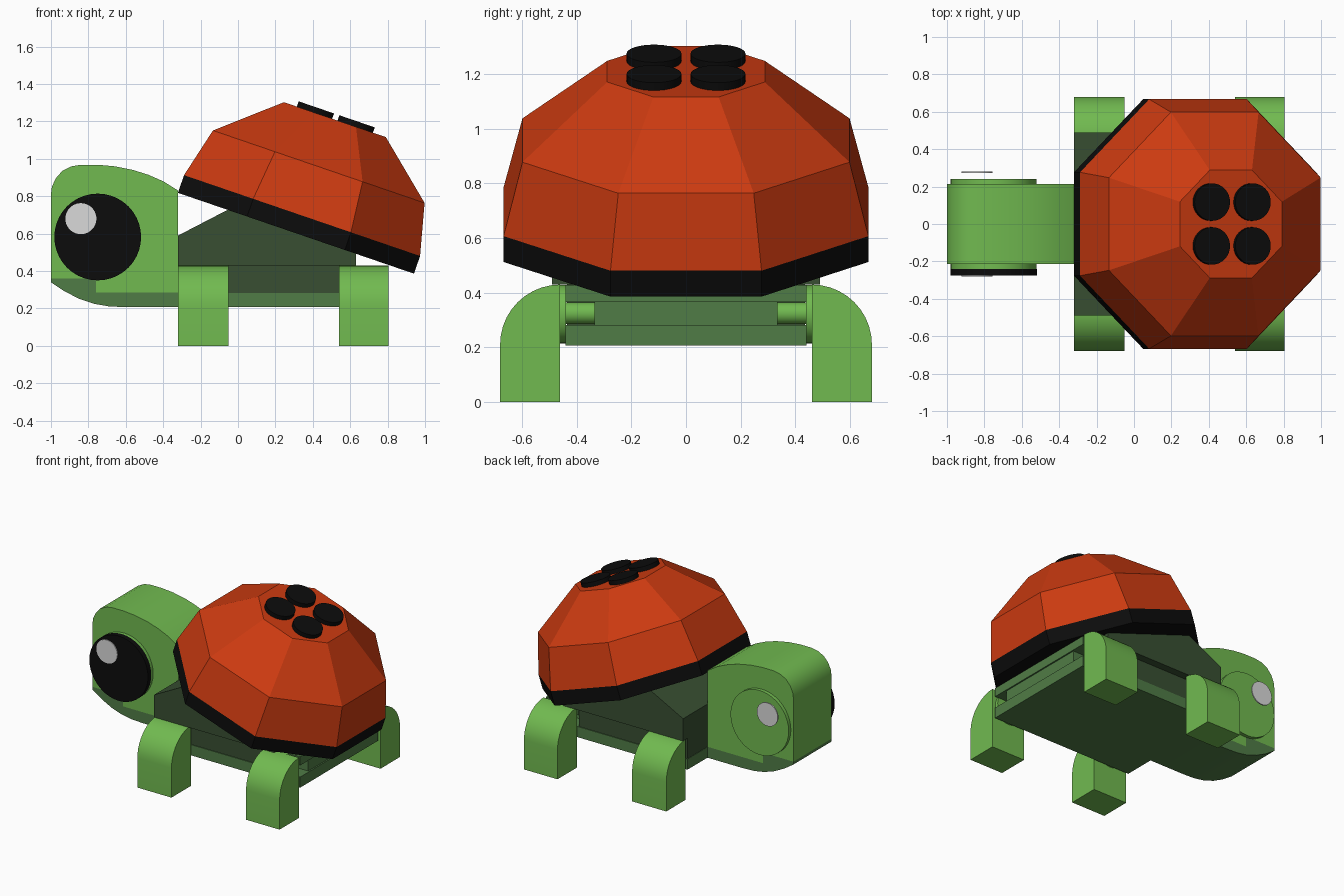
import bpy, bmesh, math
from mathutils import Matrix, Vector

if "Cube" in bpy.data.objects:
    bpy.data.objects.remove(bpy.data.objects["Cube"])


def material(name, rgb):
    lin = [((c / 255 + 0.055) / 1.055) ** 2.4 if c > 10 else c / 255 / 12.92 for c in rgb]
    m = bpy.data.materials.new(name)
    m.diffuse_color = (*lin, 1)
    m.use_nodes = True
    m.node_tree.nodes["Principled BSDF"].inputs["Base Color"].default_value = m.diffuse_color
    return m


LIGHT = material("light_green", (113, 186, 80))
MID = material("mid_green", (80, 124, 70))
DARK = material("dark_green", (56, 79, 50))
RED = material("shell_red", (203, 58, 16))
BLACK = material("black", (12, 12, 12))
WHITE = material("highlight_white", (218, 218, 218))


def finish(name, bm, mats, smooth=False):
    bmesh.ops.recalc_face_normals(bm, faces=bm.faces)
    me = bpy.data.meshes.new(name)
    bm.to_mesh(me)
    bm.free()
    ob = bpy.data.objects.new(name, me)
    bpy.context.collection.objects.link(ob)
    for m in mats:
        me.materials.append(m)
    if smooth:
        bpy.ops.object.select_all(action='DESELECT')
        ob.select_set(True)
        bpy.context.view_layer.objects.active = ob
        bpy.ops.object.shade_smooth_by_angle(angle=math.radians(30))
    return ob


def prism(name, pts, axis, a, b, mat, smooth=False):
    """Extrude a 2D profile along x (points are y,z) or y (points are x,z)."""
    bm = bmesh.new()
    at = (lambda p, t: (t, p[0], p[1])) if axis == 'x' else (lambda p, t: (p[0], t, p[1]))
    lo = [bm.verts.new(at(p, a)) for p in pts]
    hi = [bm.verts.new(at(p, b)) for p in pts]
    bm.faces.new(lo)
    bm.faces.new(hi)
    n = len(pts)
    for i in range(n):
        j = (i + 1) % n
        bm.faces.new((lo[i], lo[j], hi[j], hi[i]))
    return finish(name, bm, [mat], smooth)


def box(name, x0, x1, y, z0, z1, mat):
    return prism(name, [(x0, z0), (x1, z0), (x1, z1), (x0, z1)], 'y', -y, y, mat)


def disc_y(name, x, z, r, y0, y1, mat):
    pts = [(x + r * math.cos(k * math.tau / 40), z + r * math.sin(k * math.tau / 40))
           for k in range(40)]
    return prism(name, pts, 'y', y0, y1, mat, True)


# Body: base plate, lower core, sloped upper body, rear axle mount
box("base_plate", -0.32, 0.80, 0.44, 0.207, 0.283, MID)
box("body_core", -0.318, 0.54, 0.435, 0.283, 0.43, DARK)
prism("upper_body", [(-0.32, 0.43), (0.63, 0.43), (0.63, 0.50), (-0.05, 0.73), (-0.32, 0.59)],
      'y', -0.49, 0.49, DARK)
box("rear_mount", 0.54, 0.79, 0.335, 0.283, 0.366, MID)
box("rear_plate", 0.54, 0.80, 0.44, 0.366, 0.428, MID)

# Head with a darker chin
prism("head", [(-1, 0.36), (-0.76, 0.36), (-0.76, 0.285), (-0.32, 0.285), (-0.32, 0.83),
               (-0.40, 0.88), (-0.48, 0.915), (-0.56, 0.94), (-0.66, 0.96), (-0.75, 0.968),
               (-0.84, 0.968), (-0.89, 0.96), (-0.94, 0.935), (-0.975, 0.895),
               (-0.995, 0.85), (-1, 0.81)], 'y', -0.215, 0.215, LIGHT, True)
prism("chin", [(-1, 0.36), (-1, 0.34), (-0.93, 0.293), (-0.85, 0.252), (-0.77, 0.225),
               (-0.69, 0.211), (-0.60, 0.207), (-0.32, 0.207), (-0.32, 0.285),
               (-0.76, 0.285), (-0.76, 0.36)], 'y', -0.215, 0.215, MID, True)

# Eyes: green base on both sides, black eye on one, highlight on both
for s, side in ((-1, "near"), (1, "far")):
    disc_y(side + "_eye_base", -0.75, 0.582, 0.23, s * 0.21, s * 0.24, LIGHT)
    disc_y(side + "_eye_highlight", -0.84, 0.68, 0.083, s * 0.274, s * 0.282, WHITE)
disc_y("near_eye", -0.75, 0.582, 0.232, -0.24, -0.276, BLACK)

# Legs with rounded shoulders, hubs and axles
arc = [(0.46 + 0.22 * math.cos(t * math.pi / 20), 0.21 + 0.22 * math.sin(t * math.pi / 20))
       for t in range(11)]
for x0, x1, end in ((-0.32, -0.05, "front"), (0.54, 0.805, "rear")):
    xc = (x0 + x1) / 2
    for s, side in ((-1, "near"), (1, "far")):
        pts = [(s * y, z) for y, z in [(0.46, 0), (0.68, 0)] + arc]
        prism(f"{end}_{side}_leg", pts, 'x', x0, x1, LIGHT, True)
        disc_y(f"{end}_{side}_hub", xc, 0.322, 0.107, s * 0.438, s * 0.46, LIGHT)
        disc_y(f"{end}_{side}_axle", xc, 0.325, 0.04, s * 0.33, s * 0.44, LIGHT)

# Shell: octagonal rings tilted back, with a black rim and underside
TILT = Matrix.Translation((0.31, 0, 0.602)) @ Matrix.Rotation(math.radians(18.9), 4, 'Y')
rings = [(0.0, 0.667), (0.1, 0.667), (0.376, 0.598), (0.642, 0.288)]
bm = bmesh.new()
loops = []
for h, r in rings:
    R = r / math.cos(math.pi / 8)
    loops.append([bm.verts.new(TILT @ Vector((R * math.cos((k + 0.5) * math.pi / 4),
                                              R * math.sin((k + 0.5) * math.pi / 4), h)))
                  for k in range(8)])
bm.faces.new(loops[0]).material_index = 1
bm.faces.new(loops[-1])
for i in range(3):
    for k in range(8):
        j = (k + 1) % 8
        f = bm.faces.new((loops[i][k], loops[i][j], loops[i + 1][j], loops[i + 1][k]))
        f.material_index = 1 if i == 0 else 0
finish("shell", bm, [RED, BLACK])

# Four round spots on the flat top of the shell
for i, (u, v) in enumerate([(-0.115, -0.117), (-0.115, 0.117), (0.115, -0.117), (0.115, 0.117)]):
    bm = bmesh.new()
    bmesh.ops.create_cone(bm, cap_ends=True, segments=32, radius1=0.1, radius2=0.1, depth=0.036,
                          matrix=TILT @ Matrix.Translation((u, v, 0.654)))
    finish(f"shell_spot_{i + 1}", bm, [BLACK], True)
